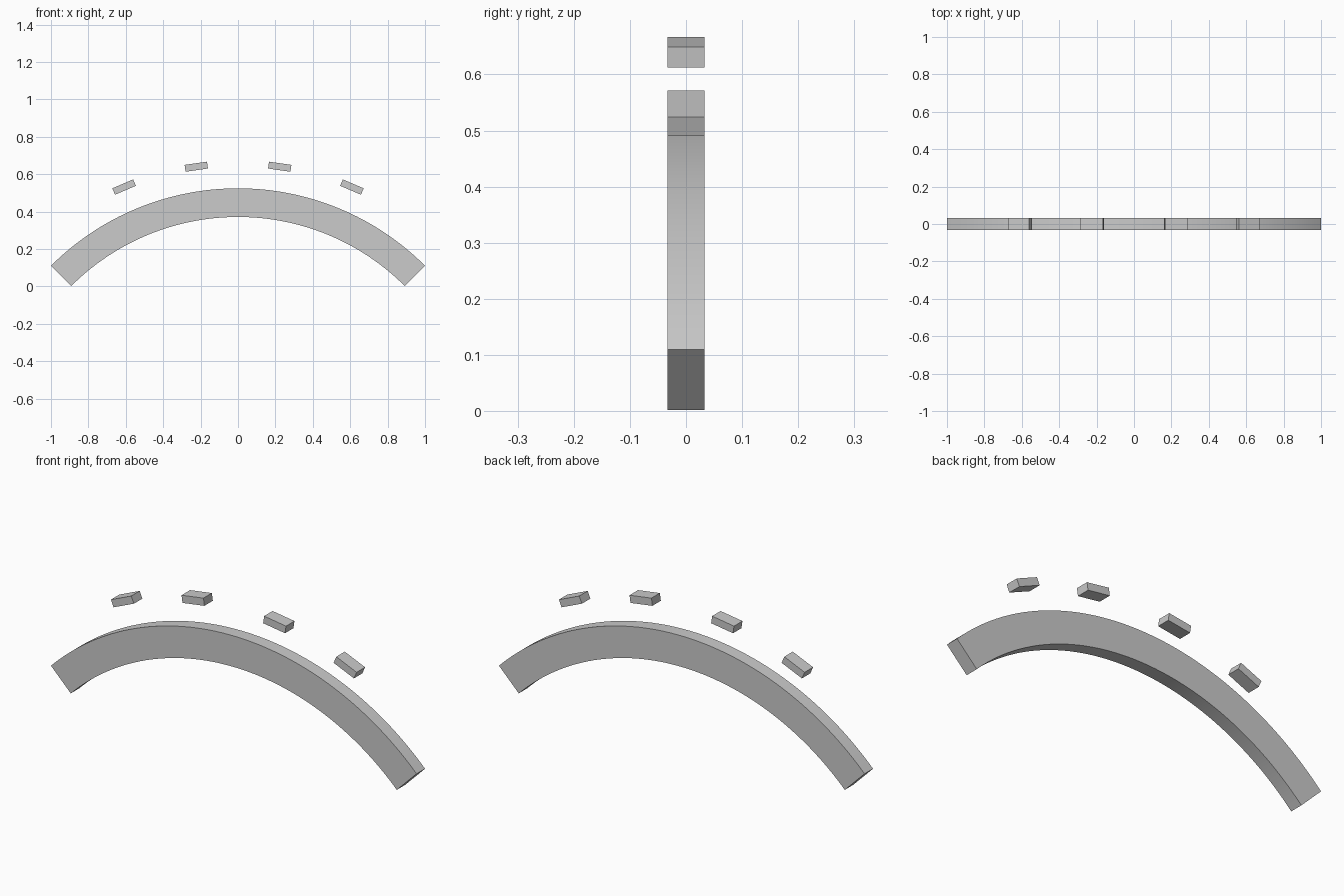
import bpy, bmesh
from math import sin, cos, radians, pi

if "Cube" in bpy.data.objects:
    bpy.data.objects.remove(bpy.data.objects["Cube"])

CZ = -0.89          # height of the common arc centre
DEPTH = 0.066       # thickness along y
R_OUT, R_IN = 2 ** 0.5, 1.261
SEGS = 64


def prism(name, profile, smooth=False):
    """Extrude an x-z outline symmetrically along y."""
    bm = bmesh.new()
    face = bm.faces.new([bm.verts.new((x, -DEPTH / 2, z)) for x, z in profile])
    ext = bmesh.ops.extrude_face_region(bm, geom=[face])
    verts = [g for g in ext["geom"] if isinstance(g, bmesh.types.BMVert)]
    bmesh.ops.translate(bm, verts=verts, vec=(0, DEPTH, 0))
    bmesh.ops.recalc_face_normals(bm, faces=bm.faces)
    mesh = bpy.data.meshes.new(name)
    bm.to_mesh(mesh)
    bm.free()
    obj = bpy.data.objects.new(name, mesh)
    bpy.context.collection.objects.link(obj)
    if smooth:
        bpy.ops.object.select_all(action='DESELECT')
        bpy.context.view_layer.objects.active = obj
        obj.select_set(True)
        bpy.ops.object.shade_smooth_by_angle(angle=radians(30))
    return obj


def arc(r):
    angles = [-pi / 4 + pi / 2 * i / SEGS for i in range(SEGS + 1)]
    return [(r * sin(a), CZ + r * cos(a)) for a in angles]


# Quarter-circle band
prism("arch_band", arc(R_OUT) + arc(R_IN)[::-1], smooth=True)

# Four small blocks floating above the band, tangent to it
W, H, R_BLOCK = 0.121, 0.037, 1.546
for i, deg in enumerate((-23.2, -8.3, 8.3, 23.2)):
    a = radians(deg)
    cx, cz = R_BLOCK * sin(a), CZ + R_BLOCK * cos(a)
    corners = [(-W / 2, -H / 2), (W / 2, -H / 2), (W / 2, H / 2), (-W / 2, H / 2)]
    prism(f"floating_block_{i + 1}",
          [(cx + u * cos(a) + v * sin(a), cz - u * sin(a) + v * cos(a))
           for u, v in corners])
